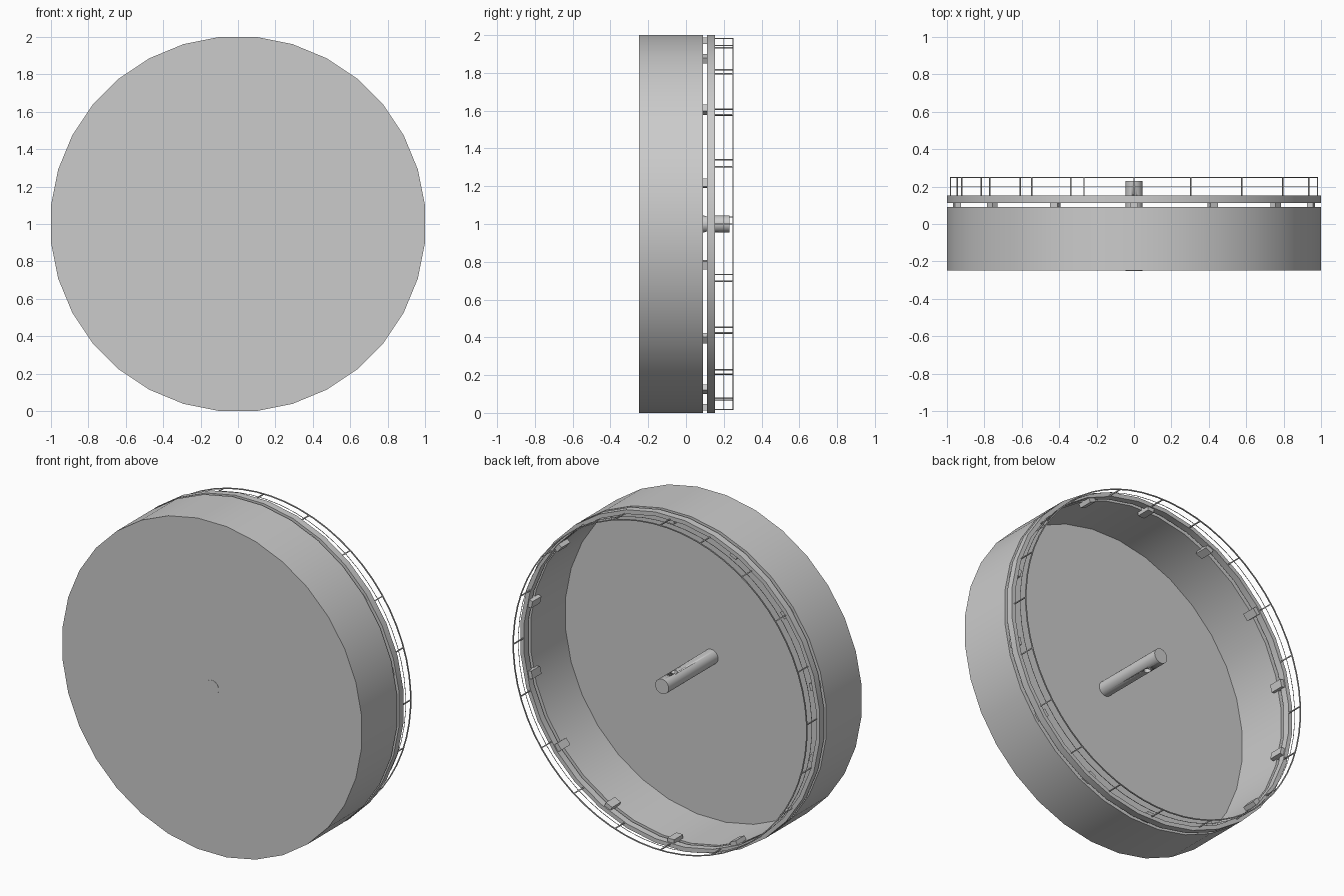
import bpy, bmesh, math
from mathutils import Matrix

if "Cube" in bpy.data.objects:
    bpy.data.objects.remove(bpy.data.objects["Cube"])

SIDES = 32
R = 1.0 / math.cos(math.pi / SIDES)   # flats touch x = +-1
CZ = 1.0


def finish(name, bm, smooth=True):
    bmesh.ops.recalc_face_normals(bm, faces=bm.faces)
    me = bpy.data.meshes.new(name)
    bm.to_mesh(me)
    bm.free()
    ob = bpy.data.objects.new(name, me)
    bpy.context.collection.objects.link(ob)
    bpy.ops.object.select_all(action='DESELECT')
    ob.select_set(True)
    bpy.context.view_layer.objects.active = ob
    if smooth:
        bpy.ops.object.shade_smooth_by_angle(angle=math.radians(35))
    return ob


def lathe(name, profile, closed, sides=SIDES):
    """Revolve an (r, y) profile around the drum axis."""
    bm = bmesh.new()
    rings = []
    for r, y in profile:
        rings.append([bm.verts.new((r * math.cos(a), y, CZ + r * math.sin(a)))
                      for a in [(i + 0.5) * 2 * math.pi / sides for i in range(sides)]])
    pairs = list(zip(rings, rings[1:]))
    if closed:
        pairs.append((rings[-1], rings[0]))
    else:
        bm.faces.new(rings[0])
        bm.faces.new(rings[-1])
    for a, b in pairs:
        for i in range(sides):
            j = (i + 1) % sides
            bm.faces.new((a[i], a[j], b[j], b[i]))
    return finish(name, bm)


def hoop(name, r, y, t):
    return lathe(name, [(r - t, y - t), (r + t, y - t), (r + t, y + t), (r - t, y + t)], True, 64)


def blocks(name, angles, r, y0, y1, radial, width):
    """Boxes spaced around the axis."""
    bm = bmesh.new()
    for a in angles:
        m = (Matrix.Translation((0, (y0 + y1) / 2, CZ)) @ Matrix.Rotation(-a, 4, 'Y')
             @ Matrix.Translation((r, 0, 0)) @ Matrix.Diagonal((radial, y1 - y0, width, 1)))
        bmesh.ops.create_cube(bm, size=1, matrix=m)
    return finish(name, bm, False)


# Open-backed drum with a thin front plate
IN = R - 0.025
lathe("drum_shell", [(IN, -0.242), (IN, 0.09), (R, 0.09), (R, -0.248), ], False)

# Separate rim ring behind the drum
lathe("rim_ring", [(IN, 0.112), (R, 0.112), (R, 0.153), (IN, 0.153)], True)

# Tabs joining drum and ring
blocks("rim_tabs", [math.pi / 2 + i * 2 * math.pi / 14 for i in range(14)],
       0.97, 0.06, 0.145, 0.034, 0.045)

# Thin wire posts and hoops
angles = []
for i in range(20):
    a = i * math.pi / 10
    angles.append(a - (math.radians(2.2) if math.cos(a) < -0.01 else 0))
blocks("wire_posts", angles, 0.982, 0.15, 0.25, 0.006, 0.006)
hoop("outer_hoop", 0.982, 0.248, 0.003)
hoop("middle_hoop", 0.982, 0.2, 0.0012)

# Central axle with a vertical cross hole
axle = lathe("axle", [(0.045, -0.25), (0.045, 0.23)], False)
bm = bmesh.new()
bmesh.ops.create_cone(bm, cap_ends=True, segments=20, radius1=0.02, radius2=0.02, depth=0.3,
                      matrix=Matrix.Translation((0, 0.115, CZ)))
cutter = finish("hole_cutter", bm)
mod = axle.modifiers.new("cross_hole", 'BOOLEAN')
mod.operation = 'DIFFERENCE'
mod.object = cutter
cutter.hide_render = True
cutter.hide_set(True)
